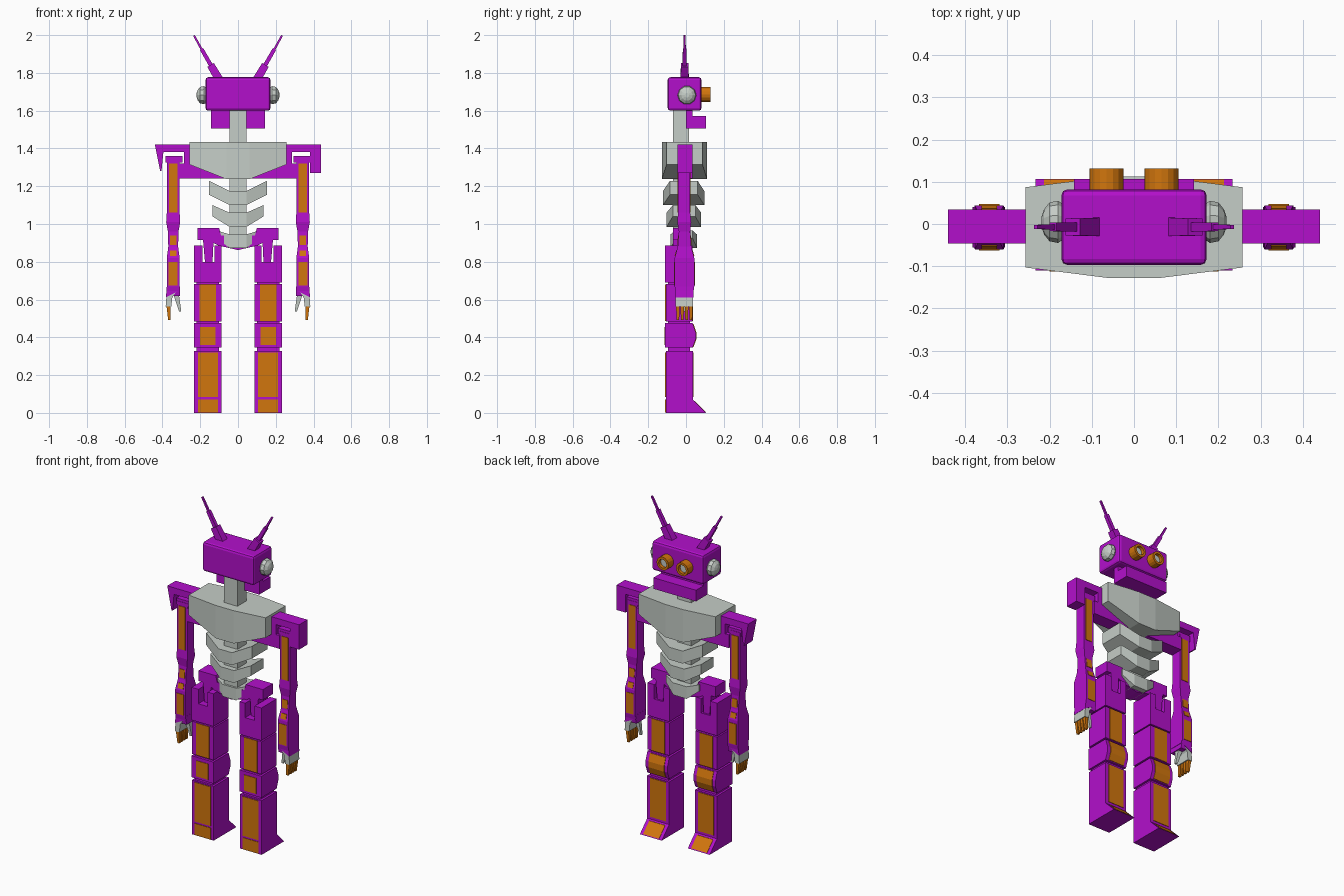
import bpy, bmesh, math
from mathutils import Vector

if "Cube" in bpy.data.objects:
    bpy.data.objects.remove(bpy.data.objects["Cube"])


def material(name, rgb):
    m = bpy.data.materials.new(name)
    m.diffuse_color = (*rgb, 1)
    m.use_nodes = True
    m.node_tree.nodes["Principled BSDF"].inputs["Base Color"].default_value = m.diffuse_color
    return m


PURPLE = material("purple", (0.45, 0.005, 0.60))
ORANGE = material("orange", (0.64, 0.18, 0.004))
GREY = material("pale_grey", (0.56, 0.61, 0.57))


def finish(name, bm, *mats):
    bmesh.ops.recalc_face_normals(bm, faces=bm.faces)
    me = bpy.data.meshes.new(name)
    bm.to_mesh(me)
    bm.free()
    for m in mats:
        me.materials.append(m)
    ob = bpy.data.objects.new(name, me)
    bpy.context.collection.objects.link(ob)
    return ob


def loft(name, rings, mat):
    """Skin a list of equal-length point rings and cap both ends."""
    bm = bmesh.new()
    vs = [[bm.verts.new(p) for p in r] for r in rings]
    n = len(vs[0])
    for a, b in zip(vs, vs[1:]):
        for i in range(n):
            j = (i + 1) % n
            bm.faces.new((a[i], a[j], b[j], b[i]))
    bm.faces.new(vs[0])
    bm.faces.new(vs[-1])
    return finish(name, bm, mat)


def side_prism(name, yz, x0, x1, mat):
    return loft(name, [[(x, y, z) for y, z in yz] for x in (x0, x1)], mat)


def front_prism(name, xz, y0, y1, mat):
    return loft(name, [[(x, y, z) for x, z in xz] for y in (y0, y1)], mat)


def box(name, x0, x1, y0, y1, z0, z1, mat):
    return side_prism(name, [(y0, z0), (y1, z0), (y1, z1), (y0, z1)], x0, x1, mat)


def plate(name, yz, x0, x1, t=0.003):
    """Thin orange panel that follows a side-view path."""
    out = [(y + (t if y > 0 else -t), z) for y, z in yz]
    inn = [(y - (t if y > 0 else -t), z) for y, z in reversed(yz)]
    side_prism(name, out + inn, x0, x1, ORANGE)


def bar(name, p, q, w0, w1, mat):
    """Square bar from p to q in the xz plane, tapering from w0 to w1."""
    p, q = Vector(p), Vector(q)
    d = (q - p).normalized()
    side, dep = Vector((d.z, 0, -d.x)), Vector((0, 1, 0))
    rings = [[c + (side * i + dep * j) * w / 2 for i, j in ((-1, -1), (1, -1), (1, 1), (-1, 1))]
             for c, w in ((p, w0), (q, w1))]
    loft(name, rings, mat)


def chevron(name, edge, mid):
    """Faceted rib: edge and mid are (x, back, front, bottom, top)."""
    rings = []
    for s, (x, yb, yf, zb, zt) in ((-1, edge), (-1, mid), (1, mid), (1, edge)):
        rings.append([(s * x, yb, zb), (s * x, yf, zb), (s * x, yf, zt), (s * x, yb, zt)])
    loft(name, rings, GREY)


# Chest, ribs, spine
chevron("chest", (0.257, -0.103, 0.087, 1.315, 1.435), (0.06, -0.128, 0.112, 1.237, 1.435))
chevron("upper_rib", (0.153, -0.085, 0.062, 1.155, 1.228), (0.045, -0.122, 0.097, 1.10, 1.175))
chevron("lower_rib", (0.135, -0.07, 0.05, 1.04, 1.10), (0.045, -0.103, 0.08, 0.985, 1.06))
chevron("waist_rib", (0.11, -0.055, 0.035, 0.925, 0.965), (0.045, -0.082, 0.058, 0.872, 0.945))
box("spine_and_neck", -0.045, 0.045, -0.07, 0.015, 0.90, 1.61, GREY)

# Head and jaw
head = box("head", -0.172, 0.172, -0.097, 0.082, 1.60, 1.777, PURPLE)
bev = head.modifiers.new("rounded_edges", 'BEVEL')
bev.width = 0.014
bev.segments = 2
side_prism("jaw", [(0, 1.505), (0.107, 1.505), (0.107, 1.572), (0.035, 1.572),
                   (0.035, 1.61), (0, 1.61)], -0.142, 0.142, PURPLE)

# Shoulder yoke, arched over each arm; the outer flaps differ
front_prism("shoulder_yoke", [
    (-0.44, 1.42), (0.44, 1.42), (0.44, 1.27), (0.38, 1.27), (0.38, 1.38), (0.285, 1.38),
    (0.285, 1.32), (0.31, 1.32), (0.31, 1.24), (-0.31, 1.24), (-0.31, 1.32),
    (-0.285, 1.32), (-0.285, 1.38), (-0.395, 1.38), (-0.405, 1.28), (-0.412, 1.28)],
    -0.046, 0.034, PURPLE)

# Pelvis with two hip pegs
half = [(0.10, 0.978), (0.215, 0.978), (0.215, 0.915), (0.185, 0.915), (0.175, 0.80),
        (0.135, 0.80), (0.13, 0.90), (0.10, 0.885)]
front_prism("pelvis", half + [(0, 0.862)] + [(-x, z) for x, z in reversed(half)] +
            [(-0.09, 0.94), (0.09, 0.94)], -0.07, 0.025, PURPLE)

# Arm cross-sections: z, half width, back, front
ARM = [(1.345, 0.034, -0.042, 0.022), (1.06, 0.034, -0.042, 0.022), (1.01, 0.037, -0.046, 0.028),
       (0.96, 0.028, -0.038, 0.022), (0.88, 0.026, -0.044, 0.028), (0.82, 0.034, -0.06, 0.044),
       (0.67, 0.034, -0.06, 0.044), (0.62, 0.037, -0.052, 0.036)]


def arm_at(z):
    for a, b in zip(ARM, ARM[1:]):
        if b[0] <= z <= a[0]:
            t = (a[0] - z) / (a[0] - b[0])
            return [u + (v - u) * t for u, v in zip(a, b)]


for s, tag in ((-1, "left"), (1, "right")):
    # Eye with recessed lens
    bm = bmesh.new()
    bmesh.ops.create_cone(bm, cap_ends=True, segments=16, radius1=0.04, radius2=0.04, depth=0.06)
    lens = max(bm.faces, key=lambda f: f.calc_center_median().z)
    bmesh.ops.inset_region(bm, faces=[lens], thickness=0.014)
    r = bmesh.ops.extrude_face_region(bm, geom=[lens])
    new = [g for g in r["geom"] if isinstance(g, bmesh.types.BMFace)]
    bmesh.ops.translate(bm, verts=new[0].verts, vec=(0, 0, -0.02))
    if lens.is_valid:
        bmesh.ops.delete(bm, geom=[lens], context='FACES_ONLY')
    new[0].material_index = 1
    for v in bm.verts:
        x, y, z = v.co
        v.co = (s * 0.065 + x, 0.101 + z, 1.686 + y)
    finish(tag + "_eye", bm, ORANGE, GREY)

    # Ear dome
    loft(tag + "_ear", [[(s * x, 0.005 + r * math.cos(k * math.pi / 5), 1.682 + r * math.sin(k * math.pi / 5))
                         for k in range(10)]
                        for x, r in ((0.165, 0.04), (0.18, 0.05), (0.2, 0.046), (0.213, 0.03), (0.219, 0.012))], GREY)

    # Three-stage antenna
    bar(tag + "_antenna_base", (s * 0.10, -0.007, 1.765), (s * 0.145, -0.007, 1.842), 0.044, 0.04, PURPLE)
    bar(tag + "_antenna_rod", (s * 0.14, -0.007, 1.834), (s * 0.192, -0.007, 1.925), 0.022, 0.02, PURPLE)
    bar(tag + "_antenna_tip", (s * 0.19, -0.007, 1.92), (s * 0.233, -0.007, 1.998), 0.012, 0.01, PURPLE)

    # Arm
    ax = s * 0.343
    loft(tag + "_arm", [[(ax - h, a, z), (ax + h, a, z), (ax + h, b, z), (ax - h, b, z)]
                        for z, h, a, b in ARM], PURPLE)
    box(tag + "_arm_cap", s * 0.295, s * 0.383, -0.04, 0.02, 1.325, 1.36, PURPLE)
    front_prism(tag + "_cuff", [(s * 0.308, 0.67), (s * 0.376, 0.67), (s * 0.382, 0.612), (s * 0.306, 0.65)],
                -0.056, 0.04, PURPLE)
    for z0, z1, w in ((1.06, 1.32, 0.022), (0.89, 0.94, 0.018), (0.83, 0.86, 0.018), (0.675, 0.80, 0.024)):
        zs = sorted({z0, z1} | {a[0] for a in ARM if z0 < a[0] < z1})
        for k in (2, 3):
            plate(tag + "_arm_panel", [(arm_at(z)[k], z) for z in zs], ax - w, ax + w)

    # Hand: palm, four fingers, thumb
    front_prism(tag + "_palm", [(s * 0.325, 0.645), (s * 0.378, 0.625), (s * 0.383, 0.562), (s * 0.353, 0.562),
                                (s * 0.348, 0.61)], -0.055, 0.038, GREY)
    for i in range(4):
        y = -0.043 + i * 0.023
        bar(tag + "_finger", (s * 0.369, y, 0.57), (s * 0.363, y, 0.492), 0.02, 0.013, ORANGE)
    bar(tag + "_thumb", (s * 0.33, -0.008, 0.64), (s * 0.306, -0.008, 0.537), 0.03, 0.012, GREY)

    # Leg: slotted hip, thigh, knee, shin with toe
    c = s * 0.16
    X = (c - 0.073, c + 0.073)
    slot = [(0.087, 0.69), (0.233, 0.69), (0.233, 0.887), (0.188, 0.887), (0.188, 0.80),
            (0.125, 0.80), (0.125, 0.887), (0.087, 0.887)]
    front_prism(tag + "_hip", [(s * x, z) for x, z in slot], -0.11, 0.035, PURPLE)
    box(tag + "_leg_core", c - 0.06, c + 0.06, -0.095, 0.022, 0.30, 0.71, PURPLE)
    box(tag + "_thigh", *X, -0.107, 0.035, 0.485, 0.682, PURPLE)
    side_prism(tag + "_knee", [(-0.11, 0.345), (0.035, 0.345), (0.052, 0.39), (0.052, 0.425), (0.035, 0.475),
                               (-0.11, 0.475)], *X, PURPLE)
    side_prism(tag + "_shin_and_foot", [(-0.107, 0), (0.107, 0), (0.037, 0.07), (0.037, 0.327), (-0.107, 0.327)],
               *X, PURPLE)
    for name, path, w in (
            ("thigh_back", [(-0.107, 0.487), (-0.107, 0.68)], 0.044),
            ("thigh_front", [(0.035, 0.487), (0.035, 0.68)], 0.044),
            ("knee_back", [(-0.11, 0.36), (-0.11, 0.455)], 0.04),
            ("knee_front", [(0.037, 0.35), (0.052, 0.39), (0.052, 0.425), (0.037, 0.47)], 0.052),
            ("shin_back", [(-0.107, 0.083), (-0.107, 0.32)], 0.053),
            ("heel", [(-0.107, 0.002), (-0.107, 0.072)], 0.053),
            ("shin_front", [(0.037, 0.085), (0.037, 0.32)], 0.053),
            ("toe", [(0.102, 0.005), (0.044, 0.063)], 0.053)):
        plate(tag + "_" + name + "_panel", path, c - w, c + w)
